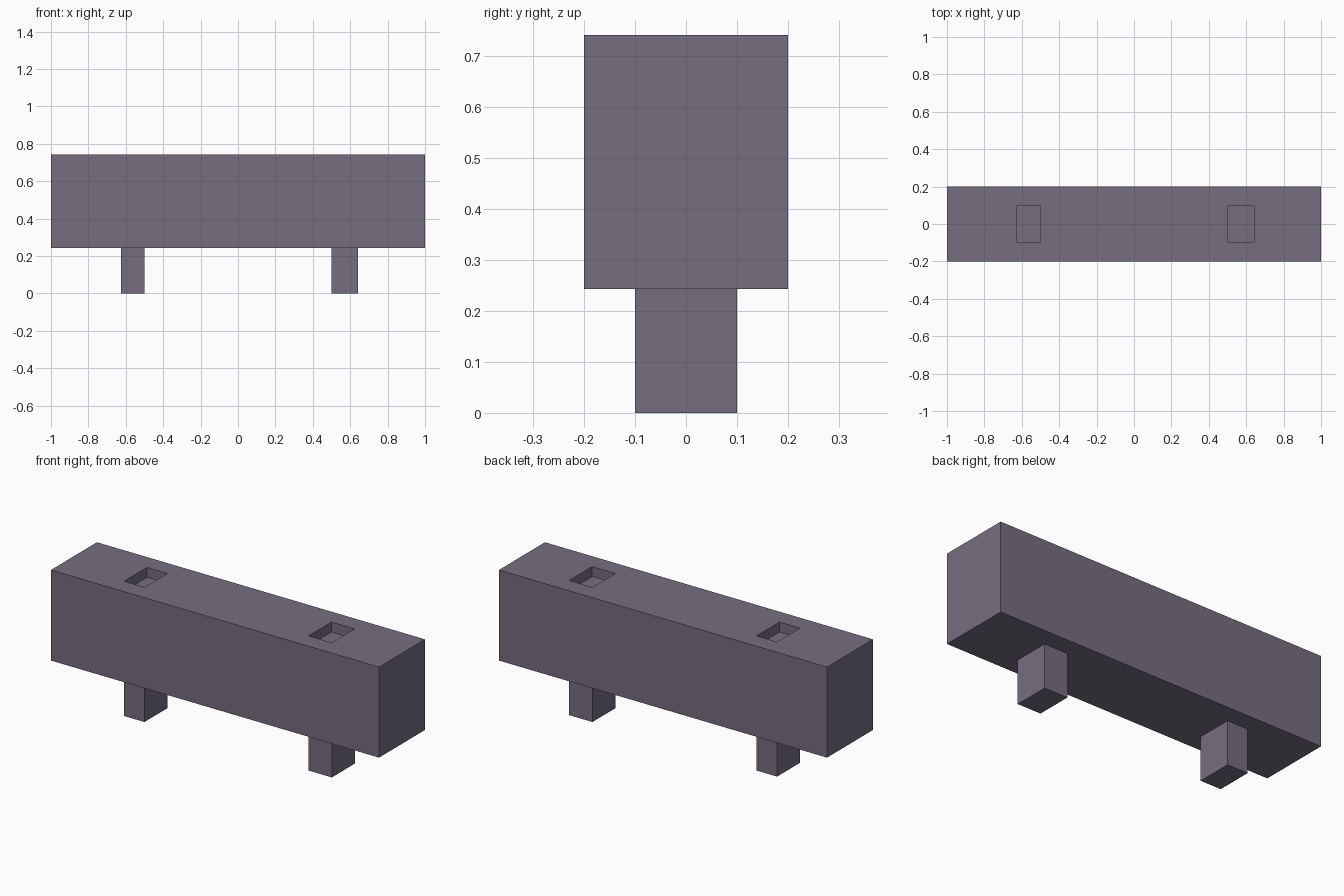
import bpy
import bmesh
from mathutils import Vector

if "Cube" in bpy.data.objects:
    bpy.data.objects.remove(bpy.data.objects["Cube"])

mat = bpy.data.materials.new("muted purple grey")
mat.diffuse_color = (0.184, 0.153, 0.216, 1.0)
mat.use_nodes = True
mat.node_tree.nodes["Principled BSDF"].inputs["Base Color"].default_value = mat.diffuse_color


def box(name, lo, hi):
    """Axis-aligned box between two corners."""
    lo, hi = Vector(lo), Vector(hi)
    bm = bmesh.new()
    bmesh.ops.create_cube(bm, size=1)
    bmesh.ops.scale(bm, vec=hi - lo, verts=bm.verts)
    bmesh.ops.translate(bm, vec=(lo + hi) / 2, verts=bm.verts)
    mesh = bpy.data.meshes.new(name)
    bm.to_mesh(mesh)
    bm.free()
    mesh.materials.append(mat)
    obj = bpy.data.objects.new(name, mesh)
    bpy.context.collection.objects.link(obj)
    return obj


LEG_TOP, TOP, POCKET_DEPTH = 0.243, 0.742, 0.055

# Long main block
body = box("body", (-1, -0.2, LEG_TOP), (1, 0.2, TOP))

# Each leg has a matching shallow pocket in the top of the block
for side, x0, x1 in (("left", -0.625, -0.5), ("right", 0.5, 0.642)):
    box(side + "_leg", (x0, -0.1, 0), (x1, 0.1, LEG_TOP))
    cutter = box(side + "_pocket_cutter",
                 (x0, -0.1, TOP - POCKET_DEPTH), (x1, 0.1, TOP + 0.1))
    cutter.hide_render = True
    cutter.hide_viewport = True
    cut = body.modifiers.new(side + "_pocket", 'BOOLEAN')
    cut.operation = 'DIFFERENCE'
    cut.solver = 'EXACT'
    cut.object = cutter
